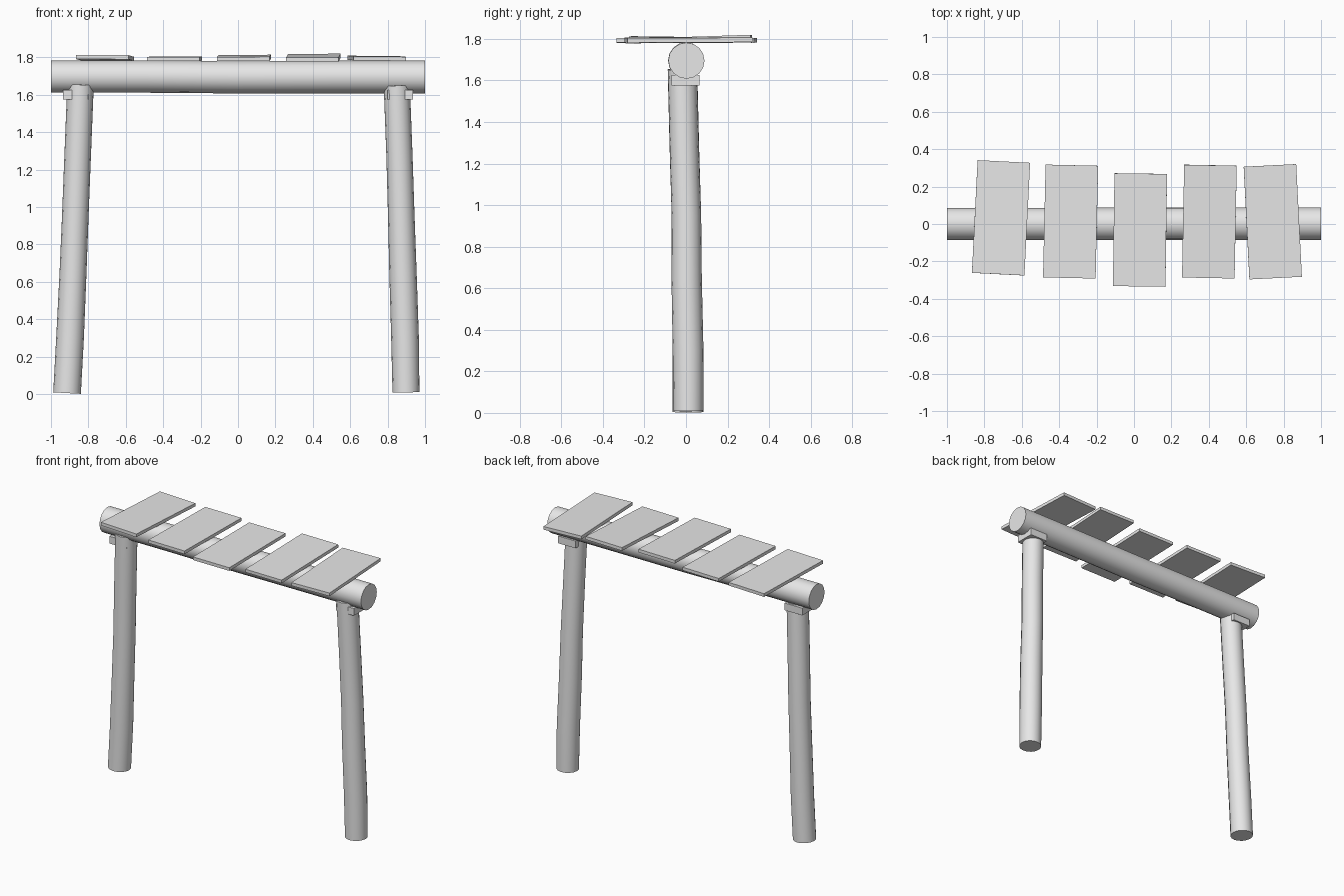
import bpy, bmesh, math
from mathutils import Vector, Matrix

if "Cube" in bpy.data.objects:
    bpy.data.objects.remove(bpy.data.objects["Cube"])

mat = bpy.data.materials.new("plain grey")
mat.diffuse_color = (0.8, 0.8, 0.8, 1)
mat.use_nodes = True
mat.node_tree.nodes["Principled BSDF"].inputs["Base Color"].default_value = mat.diffuse_color


def finish(bm, name, smooth=False):
    bmesh.ops.recalc_face_normals(bm, faces=bm.faces)
    me = bpy.data.meshes.new(name)
    bm.to_mesh(me)
    bm.free()
    me.materials.append(mat)
    ob = bpy.data.objects.new(name, me)
    bpy.context.collection.objects.link(ob)
    if smooth:
        bpy.ops.object.select_all(action='DESELECT')
        ob.select_set(True)
        bpy.context.view_layer.objects.active = ob
        bpy.ops.object.shade_smooth_by_angle(angle=math.radians(40))
    return ob


def log(name, path, radii, sides=16):
    """Closed tube through the path points, with rings square to the path."""
    bm = bmesh.new()
    pts = [Vector(p) for p in path]
    rings = []
    for i, p in enumerate(pts):
        d = (pts[min(i + 1, len(pts) - 1)] - pts[max(i - 1, 0)]).normalized()
        u = Vector((0, 1, 0)).cross(d).normalized()
        v = d.cross(u)
        rings.append([bm.verts.new(p + radii[i] * (u * math.cos(a) + v * math.sin(a)))
                      for a in (2 * math.pi * k / sides for k in range(sides))])
    for a, b in zip(rings, rings[1:]):
        for k in range(sides):
            n = (k + 1) % sides
            bm.faces.new((a[k], a[n], b[n], b[k]))
    bm.faces.new(rings[0])
    bm.faces.new(rings[-1])
    return finish(bm, name, True)


def box(name, size, loc, rot=(0, 0, 0)):
    m = Matrix.Translation(loc)
    for angle, axis in zip(rot[::-1], "ZYX"):
        m = m @ Matrix.Rotation(math.radians(angle), 4, axis)
    bm = bmesh.new()
    bmesh.ops.create_cube(bm, size=1, matrix=m @ Matrix.Diagonal((*size, 1)))
    return finish(bm, name)


# Horizontal beam
log("beam", [(-1, 0, 1.697), (-0.5, 0, 1.697), (0, 0.001, 1.694), (0.5, 0.002, 1.695), (1, 0.002, 1.695)],
    [0.086, 0.086, 0.087, 0.087, 0.087])

# Slightly crooked posts
log("left_post",
    [(-0.914, 0.010, 0.005), (-0.898, 0.010, 0.30), (-0.882, 0.004, 0.65),
     (-0.870, 0.002, 0.95), (-0.857, -0.008, 1.28), (-0.842, -0.017, 1.655)],
    [0.074, 0.074, 0.072, 0.071, 0.071, 0.071])
log("right_post",
    [(0.898, 0.011, 0.009), (0.893, 0.010, 0.30), (0.882, 0.003, 0.65),
     (0.873, 0.002, 0.95), (0.863, -0.008, 1.28), (0.849, -0.017, 1.650)],
    [0.072, 0.074, 0.073, 0.071, 0.070, 0.070])

# Notch blocks under the beam, outside each post
for side, name in ((-1, "left_block"), (1, "right_block")):
    box(name, (0.135, 0.135, 0.05), (side * 0.868, -0.003, 1.60))

# Loose planks: x, y, z, pitch, roll, yaw
planks = [(-0.711, 0.033, 1.797, -0.8, 0.3, -2.9),
          (-0.339, 0.013, 1.792, 0.2, -0.2, -1.3),
          (0.032, -0.032, 1.797, 1.0, -0.3, -0.8),
          (0.403, 0.013, 1.798, 1.9, -0.2, -1.1),
          (0.742, 0.012, 1.795, 0.3, 0.6, 2.9)]
for i, (x, y, z, rx, ry, rz) in enumerate(planks):
    box(f"plank_{i + 1}", (0.281, 0.603, 0.022), (x, y, z), (rx, ry, rz))
